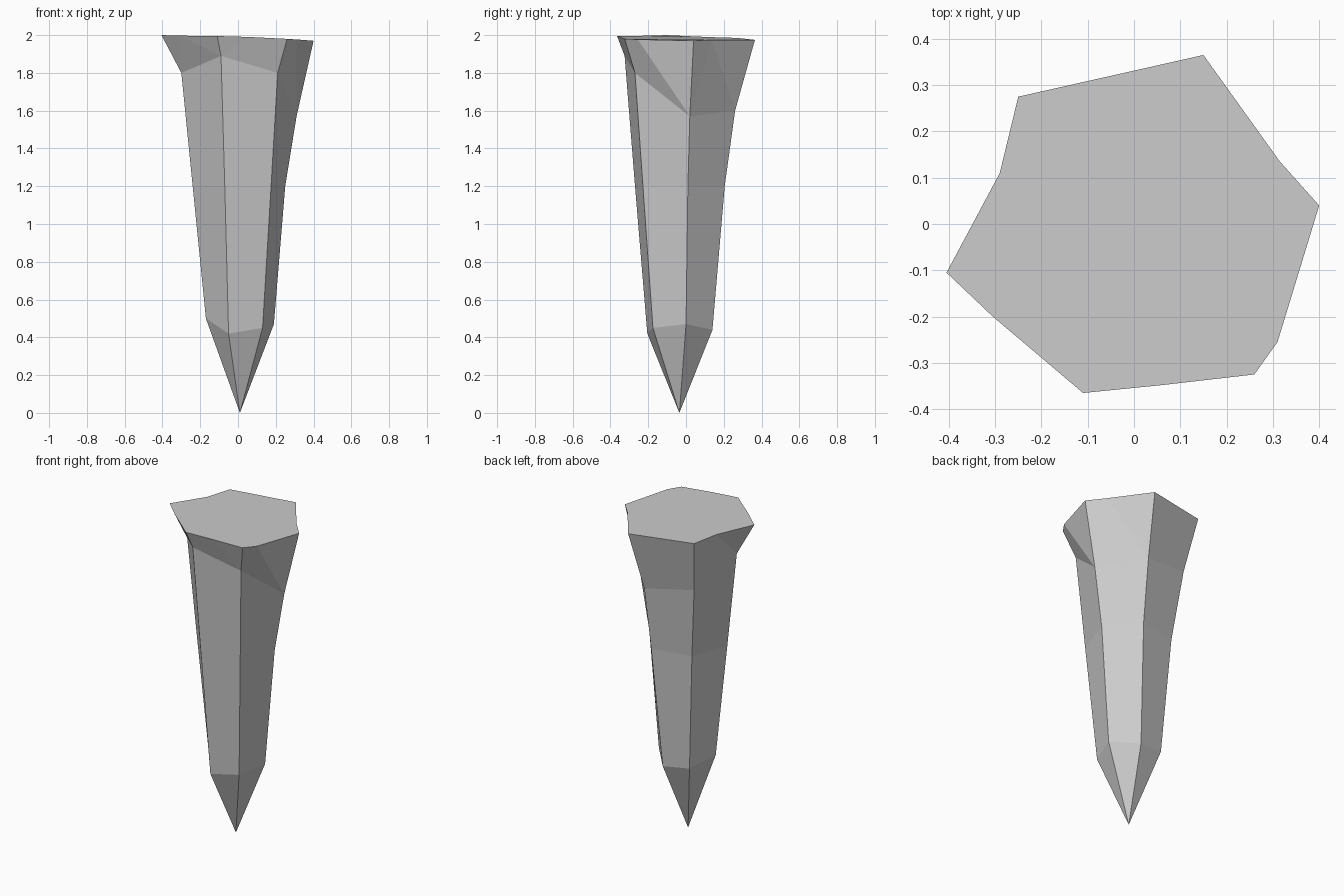
import bpy, bmesh

if "Cube" in bpy.data.objects:
    bpy.data.objects.remove(bpy.data.objects["Cube"])

# Six corner columns (counter-clockwise): points at shoulder, middle, flare and rim
columns = [
    [(.19, .00, .47), (.25, .01, 1.2), (.31, .02, 1.57), (.40, .04, 1.97)],        # right
    [(.065, .14, .44), (.10, .205, 1.2), (.11, .26, 1.6), (.15, .365, 1.975)],     # back right
    [(-.105, .115, .46), (-.15, .155, 1.2), (-.20, .205, 1.65), (-.25, .275, 1.985)],  # back left
    [(-.17, -.055, .50), (-.24, -.07, 1.2), (-.30, -.08, 1.8), (-.405, -.105, 2.0)],   # left
    [(-.05, -.205, .42), (-.07, -.27, 1.2), (-.09, -.325, 1.89), (-.11, -.365, 1.995)],  # front left
    [(.13, -.175, .45), (.175, -.228, 1.2), (.21, -.27, 1.8), (.26, -.325, 1.98)],   # front right
]
# Extra rim corners lying between a column and the next one
rim_extra = {0: (.315, .135, 1.975), 2: (-.29, .11, 1.99), 3: (-.305, -.2, 1.997),
             4: (.06, -.348, 1.99), 5: (.31, -.255, 1.977)}

bm = bmesh.new()
tip = bm.verts.new((.01, -.035, 0))
cols = [[bm.verts.new(p) for p in col] for col in columns]
extra = {i: bm.verts.new(p) for i, p in rim_extra.items()}

rim = []
for i, a in enumerate(cols):
    b = cols[(i + 1) % 6]
    bm.faces.new((tip, b[0], a[0]))                      # point
    for k in range(2):                                   # shaft
        bm.faces.new((a[k], b[k], b[k + 1], a[k + 1]))
    rim.append(a[3])
    if i in extra:                                       # flared head
        m = extra[i]
        rim.append(m)
        for f in ((a[2], m, a[3]), (a[2], b[2], m), (b[2], b[3], m)):
            bm.faces.new(f)
    else:
        bm.faces.new((a[2], b[2], b[3], a[3]))
bm.faces.new(rim)                                        # flat top
bmesh.ops.recalc_face_normals(bm, faces=bm.faces)

mesh = bpy.data.meshes.new("stake")
bm.to_mesh(mesh)
bm.free()
bpy.context.collection.objects.link(bpy.data.objects.new("stake", mesh))
